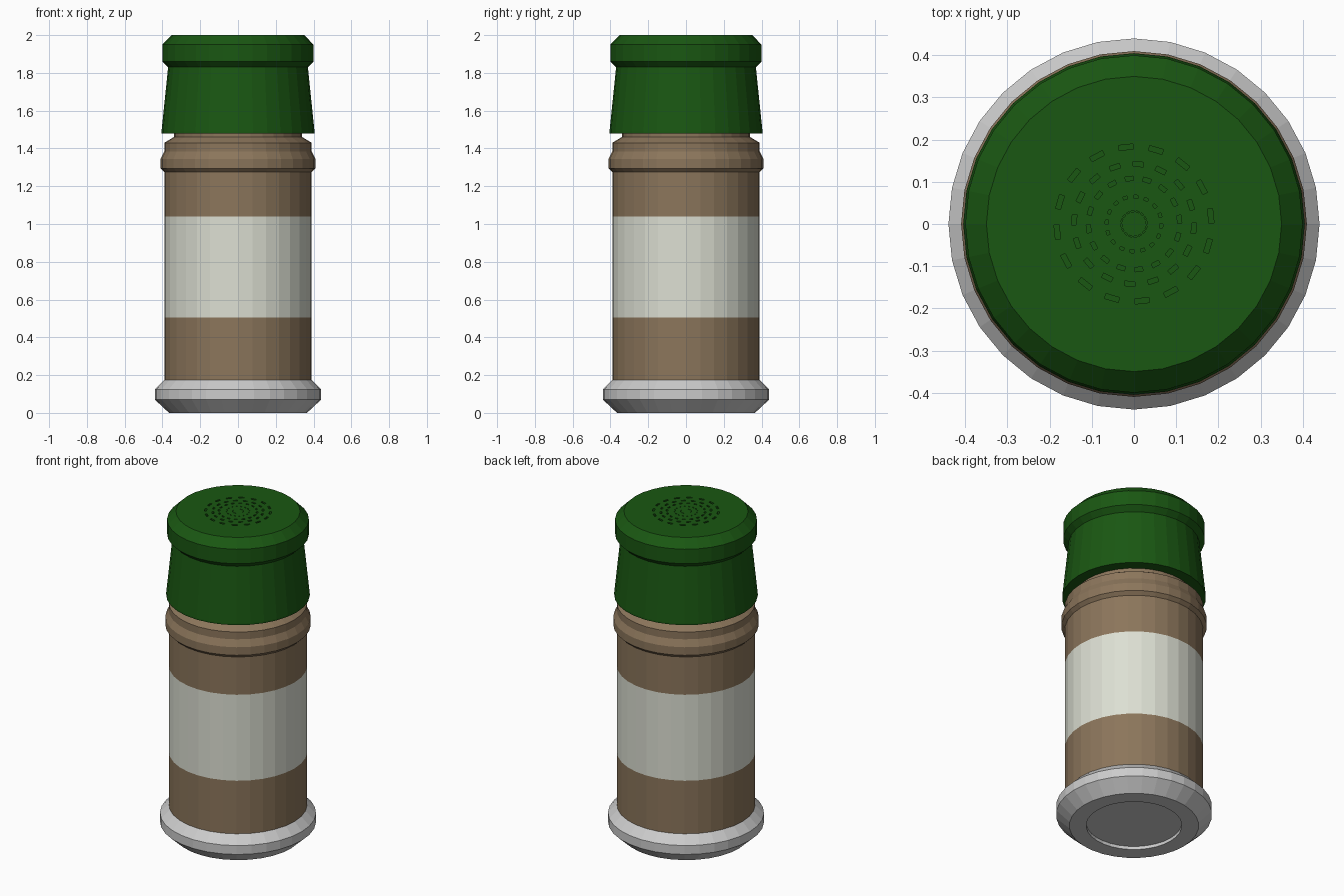
import bpy, bmesh, math
from mathutils import Matrix

if "Cube" in bpy.data.objects:
    bpy.data.objects.remove(bpy.data.objects["Cube"])

SIDES = 32


def material(name, rgb):
    m = bpy.data.materials.new(name)
    m.diffuse_color = (*rgb, 1)
    m.use_nodes = True
    m.node_tree.nodes["Principled BSDF"].inputs["Base Color"].default_value = m.diffuse_color
    return m


def add_object(name, bm, mats=()):
    me = bpy.data.meshes.new(name)
    bm.to_mesh(me)
    bm.free()
    for m in mats:
        me.materials.append(m)
    ob = bpy.data.objects.new(name, me)
    bpy.context.collection.objects.link(ob)
    return ob


def lathe(name, profile, mats=(), bottom=False, top=False, second_mat_band=None):
    """Spin (radius, z) points, listed bottom to top, into a faceted shell."""
    bm = bmesh.new()
    rings = []
    for r, z in profile:
        rings.append([bm.verts.new((r * math.cos(2 * math.pi * j / SIDES),
                                    r * math.sin(2 * math.pi * j / SIDES), z))
                      for j in range(SIDES)])
    for i in range(len(rings) - 1):
        a, b = rings[i], rings[i + 1]
        for j in range(SIDES):
            k = (j + 1) % SIDES
            f = bm.faces.new((a[j], a[k], b[k], b[j]))
            f.material_index = int(i == second_mat_band)
    if bottom:
        bm.faces.new(rings[0][::-1])
    if top:
        bm.faces.new(rings[-1])
    return add_object(name, bm, mats)


green = material("green_plastic", (0.010, 0.095, 0.006))
brown = material("brown_spice", (0.26, 0.18, 0.105))
cream = material("cream_label", (0.72, 0.74, 0.65))

# Grey foot with a shallow recess underneath
lathe("base", [(0.27, 0.02), (0.27, 0), (0.365, 0), (0.44, 0.07), (0.44, 0.125),
               (0.39, 0.175), (0.385, 0.175)], bottom=True)

# Jar with label band, shoulder bead and neck
lathe("jar", [(0.39, 0.16), (0.39, 0.505), (0.39, 1.04), (0.39, 1.275),
              (0.41, 1.295), (0.41, 1.345), (0.39, 1.385), (0.39, 1.43),
              (0.34, 1.46), (0.34, 1.485)],
      (brown, cream), second_mat_band=1)

# Flared cap with a bevelled lid
cap = lathe("cap", [(0.335, 1.48), (0.405, 1.48), (0.405, 1.49), (0.37, 1.83),
                    (0.40, 1.86), (0.40, 1.95), (0.35, 2.0)],
            (green,), bottom=True, top=True)

# Rings of small slots: ring radius, slot length, slot width, start angle
bm = bmesh.new()
for radius, length, width, start in [(0.183, 0.034, 0.012, 6), (0.142, 0.025, 0.011, -4),
                                     (0.108, 0.019, 0.010, 6), (0.065, 0.010, 0.007, -4),
                                     (0.030, 0.007, 0.003, 6)]:
    for n in range(16):
        turn = Matrix.Rotation(math.radians(start + n * 22.5), 4, 'Z')
        place = Matrix.Translation((radius, 0, 2.0))
        size = Matrix.Diagonal((width, length, 0.04, 1))
        bmesh.ops.create_cube(bm, size=1, matrix=turn @ place @ size)
cutter = add_object("slot_cutter", bm, (green,))
cutter.hide_render = True
cutter.hide_set(True)
cut = cap.modifiers.new("slots", 'BOOLEAN')
cut.operation = 'DIFFERENCE'
cut.solver = 'EXACT'
cut.object = cutter
